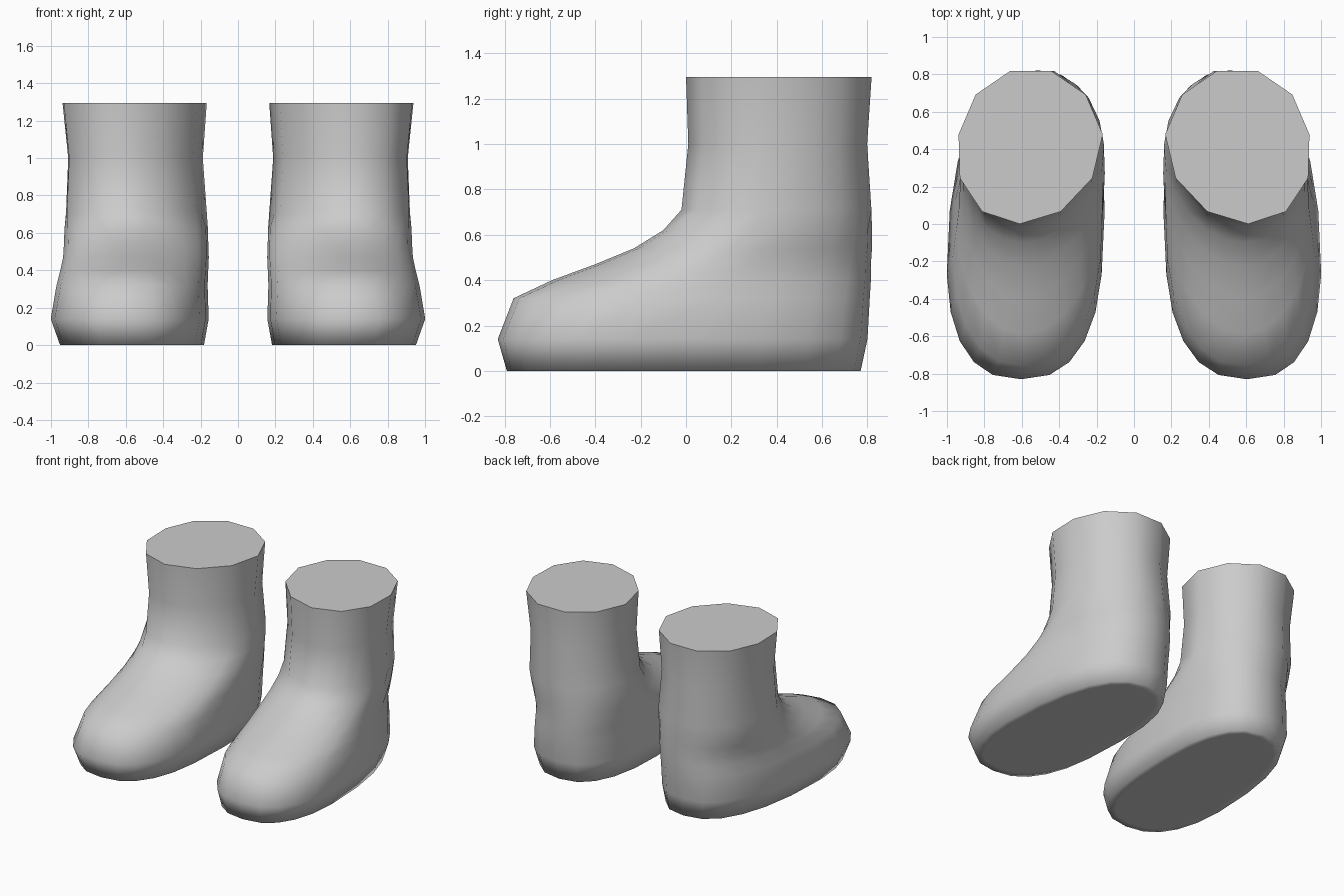
import bpy, bmesh, math

if "Cube" in bpy.data.objects:
    bpy.data.objects.remove(bpy.data.objects["Cube"])

grey = bpy.data.materials.new("boot_grey")
grey.diffuse_color = (0.6, 0.6, 0.6, 1)
grey.use_nodes = True
grey.node_tree.nodes["Principled BSDF"].inputs["Base Color"].default_value = grey.diffuse_color

# Boot outlines from sole to cuff: z, front y, back y, widest y, inner x,
# outer x, front roundness, back roundness (2 = ellipse), front lean, back lean
RINGS = [
    (0.00, -0.74, 0.72, -0.10, 0.24, 0.90, 2.5, 2.5, 0.03, 0.06),
    (0.00, -0.79, 0.77, -0.10, 0.19, 0.95, 2.5, 2.5, 0.03, 0.06),
    (0.14, -0.83, 0.80, -0.12, 0.165, 1.00, 2.5, 2.5, 0.03, 0.06),
    (0.32, -0.76, 0.81, -0.05, 0.17, 0.97, 2.3, 2.5, 0.03, 0.06),
    (0.40, -0.59, 0.815, 0.05, 0.165, 0.95, 1.9, 2.4, 0.05, 0.06),
    (0.47, -0.40, 0.815, 0.15, 0.16, 0.935, 1.8, 2.3, 0.07, 0.06),
    (0.54, -0.23, 0.82, 0.25, 0.16, 0.93, 1.8, 2.2, 0.09, 0.05),
    (0.62, -0.10, 0.82, 0.35, 0.16, 0.925, 1.9, 2.1, 0.12, 0.04),
    (0.71, -0.02, 0.835, 0.40, 0.165, 0.925, 2.0, 2.0, 0.14, 0.03),
    (1.00, 0.01, 0.815, 0.41, 0.185, 0.912, 2.0, 2.0, 0.14, 0.01),
    (1.295, 0.00, 0.835, 0.42, 0.163, 0.942, 2.0, 2.0, 0.14, 0.00),
]
SIDES = 22


def outline(z, front, back, mid, inner, outer, nf, nb, lean_f, lean_b):
    cx, half = (inner + outer) / 2, (outer - inner) / 2
    pts = []
    for k in range(SIDES):
        a = 2 * math.pi * k / SIDES
        s, c = math.sin(a), -math.cos(a)
        n, lean = (nb, lean_b) if c > 0 else (nf, lean_f)
        px = math.copysign(abs(s) ** (2 / n), s) * half
        py = math.copysign(abs(c) ** (2 / n), c)
        py *= (back - mid) if c > 0 else (mid - front)
        # the toe swings outward, the heel inward
        pts.append((cx + px - lean * py, mid + py, z))
    if z > 0.65:
        # the shaft has eleven flat sides
        for k in range(1, SIDES, 2):
            p, q = pts[k - 1], pts[(k + 1) % SIDES]
            pts[k] = ((p[0] + q[0]) / 2, (p[1] + q[1]) / 2, z)
    return pts


def boot(name, side):
    bm = bmesh.new()
    rings = [[bm.verts.new((side * x, y, z)) for x, y, z in outline(*r)]
             for r in RINGS]
    for low, high in zip(rings, rings[1:]):
        for k in range(SIDES):
            j = (k + 1) % SIDES
            bm.faces.new((low[k], low[j], high[j], high[k]))
    bm.faces.new(rings[0])    # sole
    bm.faces.new(rings[-1])   # closed cuff
    bmesh.ops.recalc_face_normals(bm, faces=bm.faces)
    mesh = bpy.data.meshes.new(name)
    bm.to_mesh(mesh)
    bm.free()
    mesh.materials.append(grey)
    ob = bpy.data.objects.new(name, mesh)
    bpy.context.collection.objects.link(ob)
    bpy.ops.object.select_all(action='DESELECT')
    ob.select_set(True)
    bpy.context.view_layer.objects.active = ob
    # soft sole edge, crisp cuff edge
    bpy.ops.object.shade_smooth_by_angle(angle=math.radians(84))


boot("left_boot", 1)
boot("right_boot", -1)
